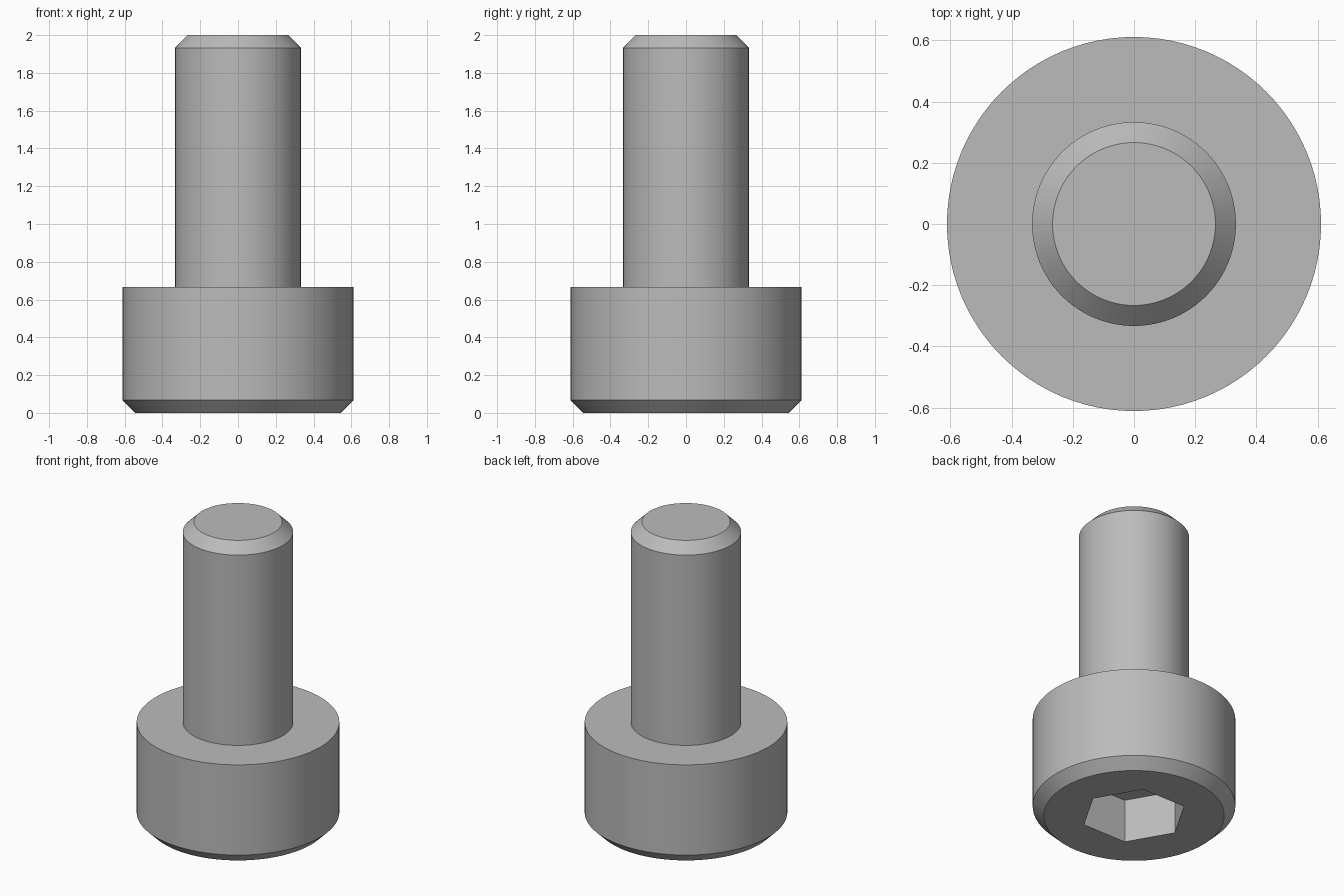
import bpy, bmesh, math

if "Cube" in bpy.data.objects:
    bpy.data.objects.remove(bpy.data.objects["Cube"])

SIDES = 96
CHAMFER = 0.067
HEAD_R, HEAD_H = 0.611, 0.667
SHANK_R, TOP = 0.333, 2.0
SOCKET_R, SOCKET_DEPTH = 0.321, 0.289

steel = bpy.data.materials.new("grey steel")
steel.use_nodes = True
colour = (0.5, 0.5, 0.5, 1)
steel.diffuse_color = colour
steel.node_tree.nodes["Principled BSDF"].inputs["Base Color"].default_value = colour


def ring(bm, radius, z, sides):
    return [bm.verts.new((radius * math.cos(math.tau * i / sides),
                          radius * math.sin(math.tau * i / sides), z))
            for i in range(sides)]


def bridge(bm, lower, upper):
    n = len(lower)
    for i in range(n):
        j = (i + 1) % n
        bm.faces.new((lower[i], lower[j], upper[j], upper[i]))


def lathe(name, profile, sides):
    """Closed solid of revolution from (radius, height) pairs, bottom to top."""
    bm = bmesh.new()
    rings = [ring(bm, r, z, sides) for r, z in profile]
    for lower, upper in zip(rings, rings[1:]):
        bridge(bm, lower, upper)
    bm.faces.new(rings[0][::-1])
    bm.faces.new(rings[-1])
    mesh = bpy.data.meshes.new(name)
    bm.to_mesh(mesh)
    bm.free()
    mesh.materials.append(steel)
    obj = bpy.data.objects.new(name, mesh)
    bpy.context.collection.objects.link(obj)
    return obj


# Screw: chamfered head below, chamfered shank above
screw = lathe("cap_screw", [
    (HEAD_R - CHAMFER, 0), (HEAD_R, CHAMFER), (HEAD_R, HEAD_H),
    (SHANK_R, HEAD_H), (SHANK_R, TOP - CHAMFER), (SHANK_R - CHAMFER, TOP),
], SIDES)

# Hexagonal drive socket cut into the underside
cutter = lathe("socket_cutter", [(SOCKET_R, -0.1), (SOCKET_R, SOCKET_DEPTH)], 6)
cut = screw.modifiers.new("hex socket", "BOOLEAN")
cut.operation = "DIFFERENCE"
cut.solver = "EXACT"
cut.object = cutter

# Apply the cut, then shade smooth with crisp edges
bpy.ops.object.select_all(action="DESELECT")
screw.select_set(True)
bpy.context.view_layer.objects.active = screw
bpy.ops.object.modifier_apply(modifier=cut.name)
bpy.data.objects.remove(cutter)
bpy.ops.object.shade_smooth_by_angle(angle=math.radians(30))
